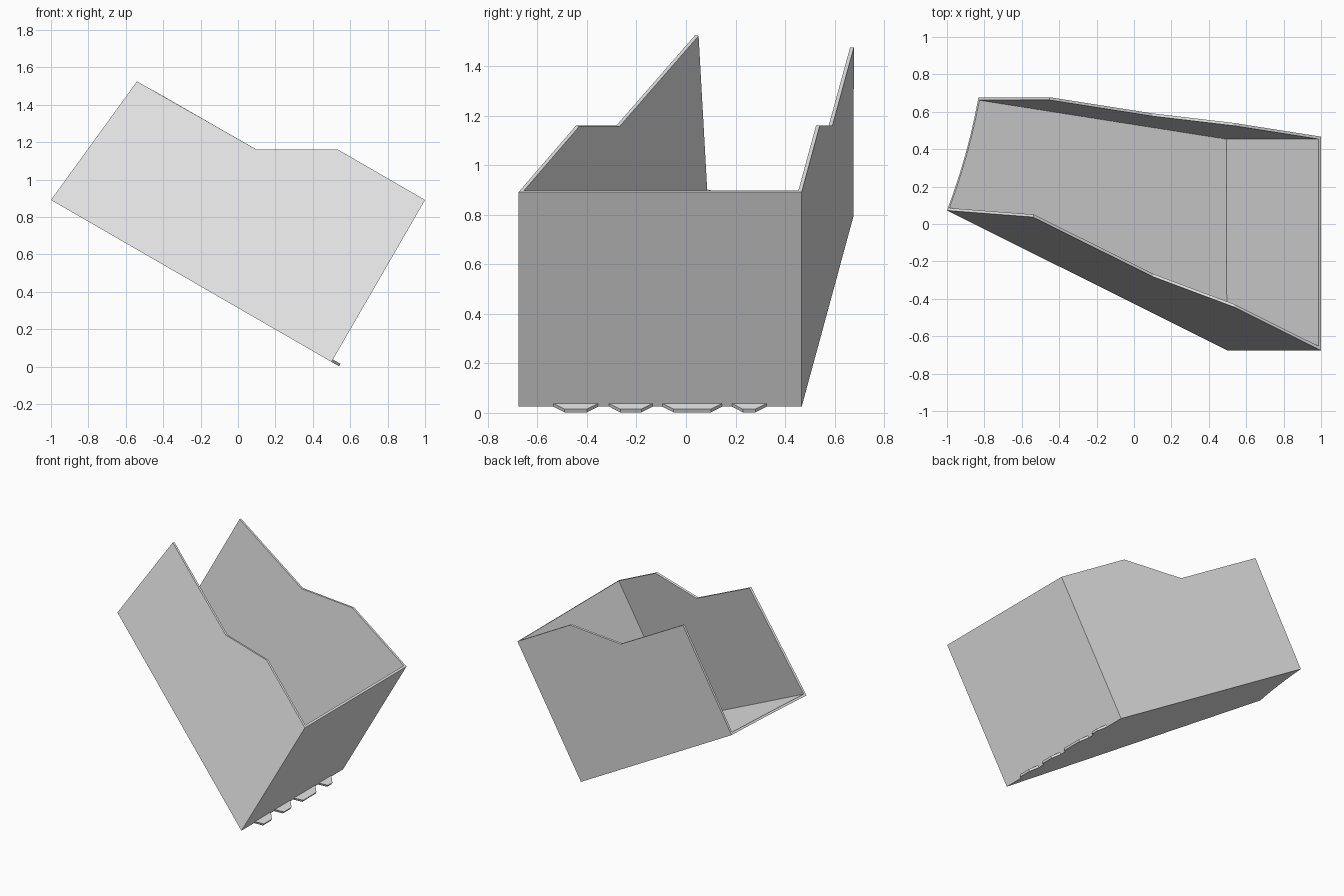
import bpy
import bmesh
from math import radians, cos, sin
from mathutils import Vector

cube = bpy.data.objects.get("Cube")
if cube:
    bpy.data.objects.remove(cube, do_unlink=True)

grey = bpy.data.materials.new("plain grey")
grey.use_nodes = True
grey.diffuse_color = (0.8, 0.8, 0.8, 1)
grey.node_tree.nodes["Principled BSDF"].inputs["Base Color"].default_value = (0.8, 0.8, 0.8, 1)

THICK = 0.015
HEEL = Vector((0.5, 0, 0.025))                                  # corner of floor and end plate
ALONG = Vector((-cos(radians(30)), 0, sin(radians(30))))        # up the floor
ACROSS = Vector((sin(radians(30)), 0, cos(radians(30))))        # up the end plate


def make_object(name, bm):
    mesh = bpy.data.meshes.new(name)
    bm.to_mesh(mesh)
    bm.free()
    mesh.materials.append(grey)
    obj = bpy.data.objects.new(name, mesh)
    bpy.context.collection.objects.link(obj)
    return obj


def wall_points(bm, profile, y0, slope):
    """Points of a side wall that flares with distance along the floor."""
    verts = []
    for x, z in profile:
        p = Vector((x, 0, z))
        p.y = y0 + slope * (p - HEEL).dot(ALONG)
        verts.append(bm.verts.new(p))
    return verts


# Side profiles, from the heel round to the open lip
rim = [(0.5, 0.025), (1.0, 0.891), (0.535, 1.16), (0.1, 1.16)]
bm = bmesh.new()
front = wall_points(bm, rim + [(-0.54, 1.525), (-1.0, 0.891)], -0.676, 0.432)
back = wall_points(bm, rim + [(-0.45, 1.475), (-0.832, 0.794)], 0.467, 0.136)

# Gently hollowed lip of the floor
lip = []
start, end = front[-1].co.copy(), back[-1].co.copy()
for i in range(1, 6):
    t = i / 6
    lip.append(bm.verts.new(start.lerp(end, t) - ALONG * 0.07 * t * (1 - t)))

# Four plates of the open scoop
bm.faces.new(front)
bm.faces.new(back[::-1])
bm.faces.new([front[0], back[0], back[1], front[1]])
bm.faces.new([front[0], front[-1]] + lip + [back[-1], back[0]])
shell = make_object("scoop_shell", bm)
solid = shell.modifiers.new("Plate thickness", "SOLIDIFY")
solid.thickness = THICK
solid.offset = -1
solid.use_even_offset = True

# Tapered teeth along the heel
teeth = [(-0.535, -0.355), (-0.31, -0.135), (-0.095, 0.145), (0.185, 0.325)]
for n, (y1, y2) in enumerate(teeth, 1):
    bm = bmesh.new()
    outline = [(y1, 0), (y2, 0), (y2 - 0.045, 0.046), (y1 + 0.045, 0.046)]
    verts = [bm.verts.new(HEEL - ALONG * d + Vector((0, y, 0))) for y, d in outline]
    face = bm.faces.new(verts)
    grown = bmesh.ops.extrude_face_region(bm, geom=[face])
    top = [v for v in grown["geom"] if isinstance(v, bmesh.types.BMVert)]
    bmesh.ops.translate(bm, verts=top, vec=ACROSS * THICK)
    bmesh.ops.recalc_face_normals(bm, faces=bm.faces)
    make_object(f"tooth_{n}", bm)
